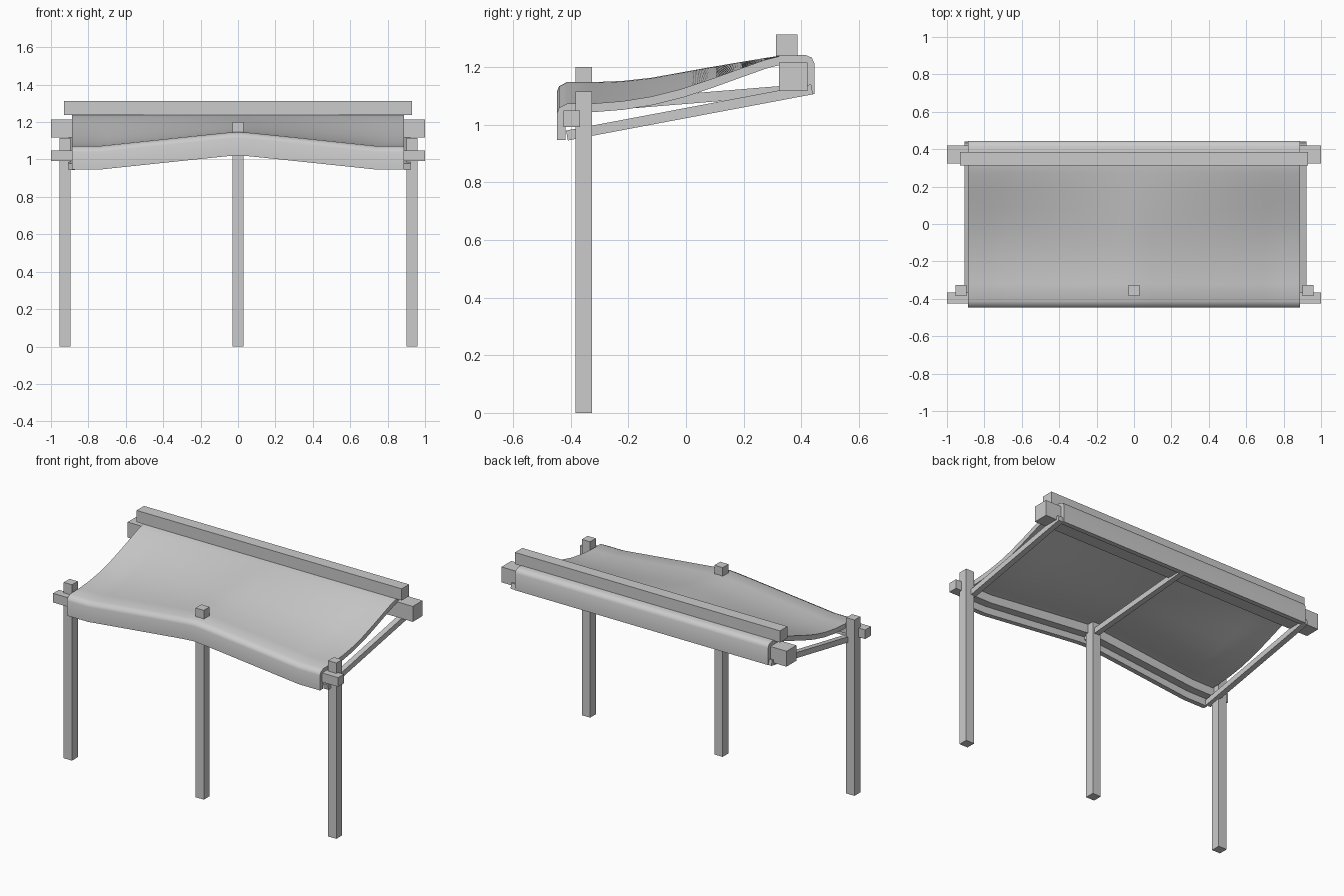
import bpy, bmesh, math
from mathutils import Vector

cube = bpy.data.objects.get("Cube")
if cube:
    bpy.data.objects.remove(cube, do_unlink=True)

grey = bpy.data.materials.new("plain grey")
grey.use_nodes = True
grey.diffuse_color = (0.6, 0.6, 0.6, 1)
grey.node_tree.nodes["Principled BSDF"].inputs["Base Color"].default_value = (0.6, 0.6, 0.6, 1)


def finish(name, bm):
    mesh = bpy.data.meshes.new(name)
    bm.to_mesh(mesh)
    bm.free()
    mesh.materials.append(grey)
    obj = bpy.data.objects.new(name, mesh)
    bpy.context.collection.objects.link(obj)
    return obj


def beam(name, points, side, up):
    """Rectangular section (half vectors side, up) carried along points."""
    bm = bmesh.new()
    side, up = Vector(side), Vector(up)
    corners = (-side - up, side - up, side + up, -side + up)
    rings = [[bm.verts.new(Vector(p) + c) for c in corners] for p in points]
    for a, b in zip(rings, rings[1:]):
        for k in range(4):
            n = (k + 1) % 4
            bm.faces.new((a[k], a[n], b[n], b[k]))
    bm.faces.new(rings[0][::-1])
    bm.faces.new(rings[-1])
    bmesh.ops.recalc_face_normals(bm, faces=bm.faces[:])
    return finish(name, bm)


def ridge(x):
    """Height share of the central ridge: flat at the sides, full at x = 0."""
    return max(0.0, min(1.0, (0.74 - math.hypot(x, 0.03)) / 0.71))


# Posts
for name, x, top in (("right_post", -0.925, 1.115),
                     ("middle_post", 0, 1.2),
                     ("left_post", 0.93, 1.115)):
    beam(name, [(x, -0.355, 0), (x, -0.355, top)], (0.029, 0, 0), (0, 0.029, 0))

# Front bar rises over the middle post
beam("front_bar", [(x, -0.396, 1.02 + 0.072 * ridge(x)) for x in (-1, -0.74, 0, 0.74, 1)],
     (0, 0.029, 0), (0, 0, 0.029))

# Rear bar and the batten on top of the cloth
beam("rear_bar", [(-1, 0.372, 1.166), (1, 0.372, 1.166)], (0, 0.049, 0), (0, 0, 0.049))
beam("top_batten", [(-0.93, 0.349, 1.275), (0.93, 0.349, 1.275)],
     (0, 0.037, 0), (0, 0, 0.037))

# Sloping rafters
for name, x, front_z, rear_z in (("right_rafter", -0.89, 0.962, 1.122),
                                 ("middle_rafter", 0, 1.055, 1.125),
                                 ("left_rafter", 0.905, 0.962, 1.122)):
    a, b = Vector((x, -0.413, front_z)), Vector((x, 0.437, rear_z))
    across = Vector((1, 0, 0))
    beam(name, [a, b], across * 0.0175, across.cross(b - a).normalized() * 0.0175)

# Cloth section from front hem to rear hem: y, height at the sides, ridge rise
section = [
    (-0.447, 0.946, 0.075), (-0.447, 1.04, 0.075), (-0.44, 1.058, 0.075),
    (-0.413, 1.072, 0.075), (-0.32, 1.073, 0.074), (-0.22, 1.081, 0.07),
    (-0.12, 1.097, 0.065), (-0.02, 1.122, 0.058), (0.08, 1.155, 0.043),
    (0.18, 1.191, 0.024), (0.27, 1.223, 0.007), (0.34, 1.241, 0),
    (0.415, 1.241, 0), (0.436, 1.232, 0), (0.445, 1.213, 0), (0.445, 1.106, 0),
]
columns = 36
bm = bmesh.new()
grid = []
for i in range(columns + 1):
    x = -0.887 + 1.775 * i / columns
    grid.append([bm.verts.new((x, y, z + rise * ridge(x))) for y, z, rise in section])
for a, b in zip(grid, grid[1:]):
    for j in range(len(section) - 1):
        bm.faces.new((a[j], b[j], b[j + 1], a[j + 1]))
cloth = finish("cloth_cover", bm)
shell = cloth.modifiers.new("thickness", "SOLIDIFY")
shell.thickness = 0.03
shell.offset = -1

# Smooth cloth with crisp hems
bpy.ops.object.select_all(action="DESELECT")
cloth.select_set(True)
bpy.context.view_layer.objects.active = cloth
bpy.ops.object.modifier_apply(modifier=shell.name)
bpy.ops.object.shade_smooth_by_angle(angle=math.radians(55))
